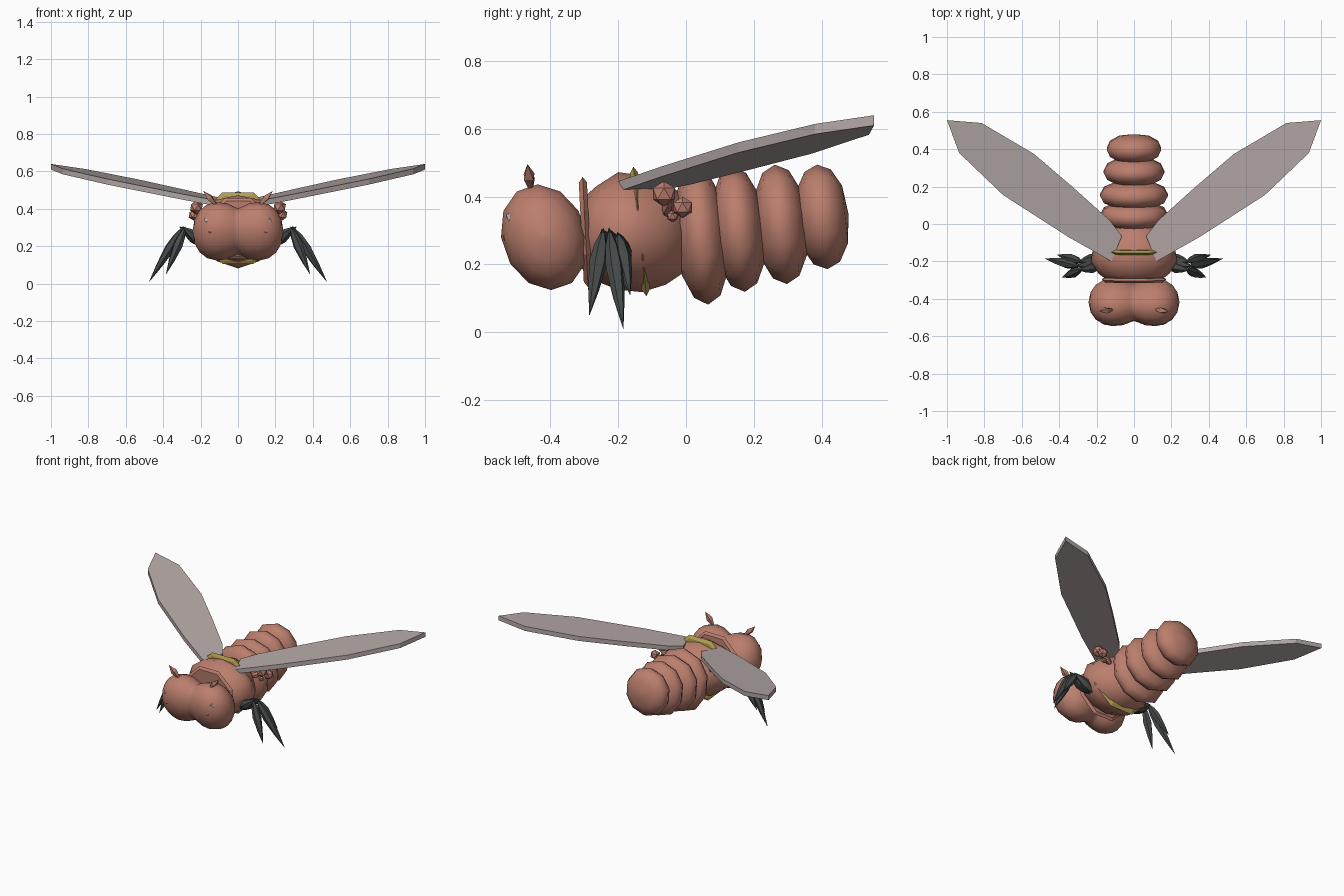
import bpy, bmesh, math
from mathutils import Vector, Matrix

if "Cube" in bpy.data.objects:
    bpy.data.objects.remove(bpy.data.objects["Cube"])


def material(name, rgb):
    m = bpy.data.materials.new(name)
    m.diffuse_color = (*rgb, 1)
    m.use_nodes = True
    m.node_tree.nodes["Principled BSDF"].inputs["Base Color"].default_value = m.diffuse_color
    return m


BODY = material("clay red", (0.50, 0.21, 0.155))
DARK = material("charcoal", (0.065, 0.07, 0.07))
WING = material("pale wing", (0.46, 0.40, 0.39))
GOLD = material("gold", (0.45, 0.34, 0.08))
EYE = material("eye grey", (0.50, 0.52, 0.52))
V = Vector


def finish(name, bm, mat, smooth=None):
    bmesh.ops.remove_doubles(bm, verts=bm.verts, dist=1e-5)
    bmesh.ops.recalc_face_normals(bm, faces=bm.faces)
    me = bpy.data.meshes.new(name)
    bm.to_mesh(me)
    bm.free()
    me.materials.append(mat)
    ob = bpy.data.objects.new(name, me)
    bpy.context.collection.objects.link(ob)
    if smooth:
        bpy.ops.object.select_all(action='DESELECT')
        ob.select_set(True)
        bpy.context.view_layer.objects.active = ob
        bpy.ops.object.shade_smooth_by_angle(angle=math.radians(smooth))
    return ob


def loft(name, mat, sections, n, smooth=None, phase=0.0):
    """Skin elliptical rings given as (centre, u radius vector, v radius vector)."""
    bm = bmesh.new()
    rings = []
    for c, u, v in sections:
        ring = []
        for i in range(n):
            a = 2 * math.pi * (i + phase) / n
            ring.append(bm.verts.new(V(c) + V(u) * math.cos(a) + V(v) * math.sin(a)))
        rings.append(ring)
    for a, b in zip(rings, rings[1:]):
        for i in range(n):
            j = (i + 1) % n
            bm.faces.new((a[i], a[j], b[j], b[i]))
    bm.faces.new(rings[0])
    bm.faces.new(rings[-1])
    bmesh.ops.dissolve_degenerate(bm, edges=bm.edges, dist=1e-5)
    return finish(name, bm, mat, smooth)


def spindle(name, mat, p, q, r, n=6, widest=0.4, smooth=None):
    """Pointed rod from p to q."""
    p, q = V(p), V(q)
    d = (q - p).normalized()
    u = d.orthogonal().normalized()
    w = d.cross(u)
    prof = ((0, .02), (widest * .5, .75), (widest, 1), ((1 + widest) / 2, .62), (1, .02))
    if n == 4:
        prof = (prof[0], prof[2], prof[4])
    return loft(name, mat, [(p.lerp(q, t), u * r * k, w * r * k) for t, k in prof], n, smooth)


def knob(name, mat, c, r, sub=1):
    bm = bmesh.new()
    bmesh.ops.create_icosphere(bm, subdivisions=sub, radius=r, matrix=Matrix.Translation(c))
    return finish(name, bm, mat)


def disc(name, mat, c, rx, rz, prof, n, smooth, tilt=0.1, phase=0.5):
    """Wheel around a slightly tilted y axis; prof holds (offset, radius factor)."""
    axis = V((0, math.cos(tilt), math.sin(tilt)))
    up = V((0, -math.sin(tilt), math.cos(tilt)))
    return loft(name, mat, [(V(c) + axis * y, V((rx * k, 0, 0)), up * rz * k)
                            for y, k in prof], n, smooth, phase)


# Head: two lobes in one shape, turned around the x axis
half = [(.243, .01), (.232, .42), (.205, .72), (.165, .92), (.115, 1.0), (.06, .96), (.02, .84)]
prof = [(-x, k) for x, k in half] + [(0, .79)] + [(x, k) for x, k in reversed(half)]
loft("head", BODY, [((x, -.418, .28), (0, .128 * k, 0), (0, -.02 * k, .156 * k))
                    for x, k in prof], 12, 60)

# Thorax: (y, half width, bottom, top)
thorax = [(-.31, .13, .19, .39), (-.265, .19, .15, .43), (-.2, .23, .125, .472),
          (-.13, .22, .118, .462), (-.06, .17, .14, .44), (.0, .11, .18, .40)]
loft("thorax", BODY, [((0, y, (a + b) / 2), (w, 0, 0), (0, 0, (b - a) / 2))
                      for y, w, a, b in thorax], 12, 60)

# Collar behind the head and gold band around the thorax
plate = [(-.012, .9), (0, 1), (.012, .9)]
k8 = 1 / math.cos(math.pi / 8)
disc("collar", BODY, (0, -.297, .295), .17 * k8, .163 * k8, plate, 8, None, .05)
disc("gold_band", GOLD, (0, -.136, .297), .20 * k8, .192 * k8, plate, 8, None)

# Abdomen: overlapping round segments
bulb = [(.078 * -math.cos(math.pi * i / 6), max(.01, math.sin(math.pi * i / 6) ** .85))
        for i in range(7)]
for i, (y, z, rx, rz) in enumerate([(.045, .285, .187, .205), (.155, .303, .187, .185),
                                    (.28, .318, .167, .177), (.402, .34, .15, .155)]):
    disc(f"abdomen_{i + 1}", BODY, (0, y, z), rx * 1.02, rz, bulb, 10, 60, phase=.5)

# Wing outline seen from above; the blade rises outward and backward
outline = [(.12, -.2), (.35, -.07), (.70, .155), (.935, .38), (1, .555), (.815, .54),
           (.535, .375), (.33, .2), (.13, .02), (.065, -.065)]


def wing_z(x, y):
    return .445 + .14 * (x - .12) + .095 * (y + .2)


for s, side in ((1, "right"), (-1, "left")):
    bm = bmesh.new()
    top = [bm.verts.new((s * x, y, wing_z(x, y))) for x, y in outline]
    low = [bm.verts.new((s * x, y, wing_z(x, y) - .03)) for x, y in outline]
    bm.faces.new(top)
    bm.faces.new(low)
    for i in range(len(top)):
        j = (i + 1) % len(top)
        bm.faces.new((top[i], top[j], low[j], low[i]))
    finish(f"wing_{side}", bm, WING)

    # Face details
    spindle(f"antenna_{side}", BODY, (s * .10, -.455, .405), (s * .185, -.468, .495),
            .02, 4, .6)
    knob(f"eye_{side}", EYE, (s * .165, -.512, .338), .022)
    spindle(f"cheek_{side}", BODY, (s * .14, -.515, .245), (s * .14, -.53, .315), .026, 4, .5)

    # Balancer knobs under the wing root
    for i, (x, y, z, r) in enumerate([(.222, -.065, .408, .038), (.235, -.01, .368, .032),
                                      (.20, -.04, .342, .018)]):
        knob(f"balancer_{side}_{i + 1}", BODY, (s * x, y, z), r)
    spindle(f"balancer_stalk_{side}", BODY, (s * .12, -.06, .34), (s * .24, -.04, .40), .02)

    # Three jointed legs: hip, knee and tip
    legs = [((.16, -.215, .20), (.285, -.245, .295), (.385, -.285, .05)),
            ((.16, -.20, .19), (.30, -.225, .295), (.475, -.185, .01)),
            ((.16, -.18, .19), (.285, -.20, .285), (.41, -.165, .11))]
    for i, (hip, knee, tip) in enumerate(legs):
        h, k, t = (V((s * p[0], p[1], p[2])) for p in (hip, knee, tip))
        spindle(f"upper_leg_{side}_{i + 1}", DARK, h, k + (k - h) * .1, .032, 6, .5, 40)
        spindle(f"lower_leg_{side}_{i + 1}", DARK, k + (k - t) * .05, t, .027, 6, .4, 40)
